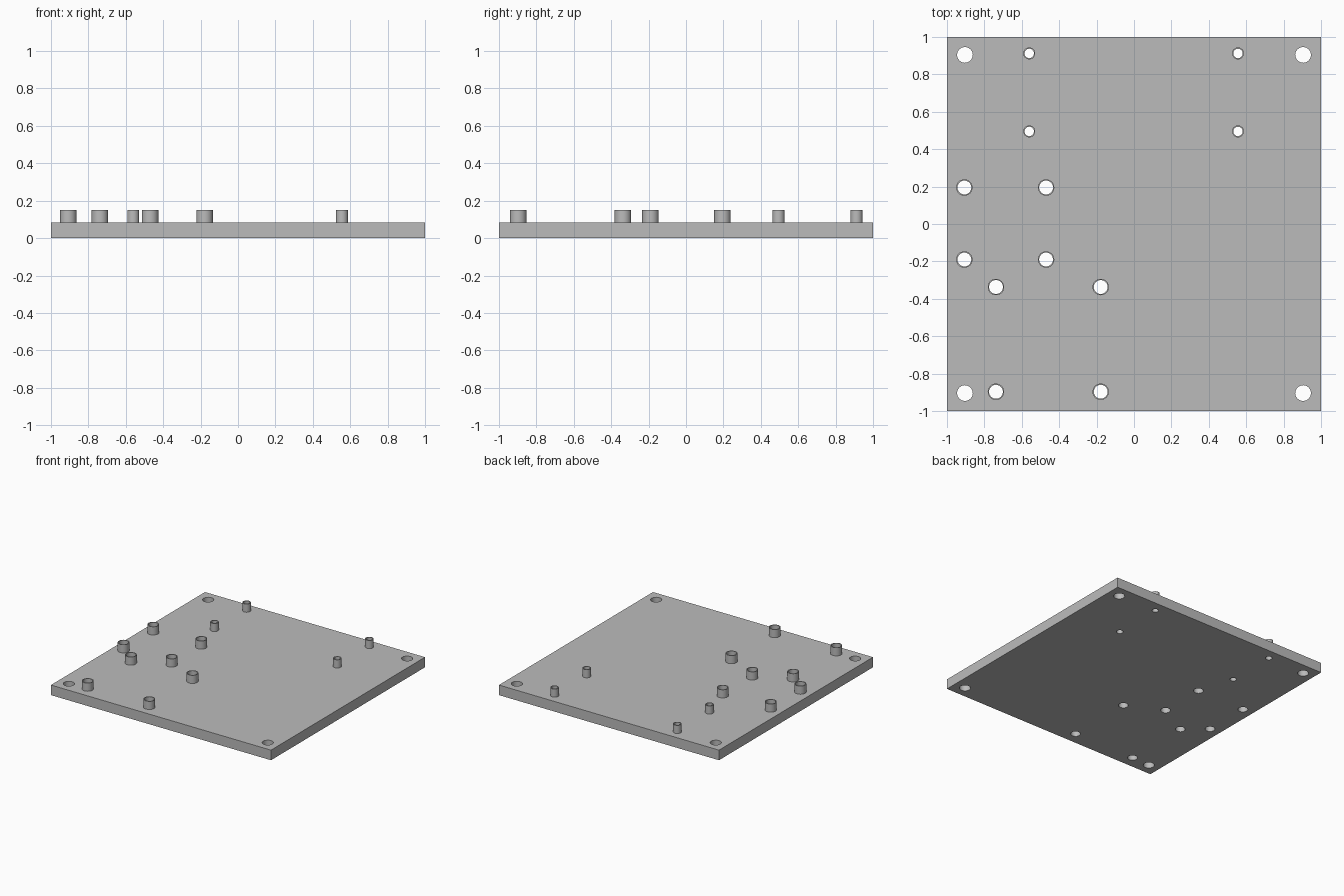
import bpy, bmesh
from mathutils import Matrix, Vector

cube = bpy.data.objects.get("Cube")
if cube:
    bpy.data.objects.remove(cube)

PLATE_TOP, POST_TOP = 0.083, 0.15
SEGMENTS = 32

grey = bpy.data.materials.new("plain grey")
grey.use_nodes = True
color = (0.5, 0.5, 0.5, 1)
grey.diffuse_color = color
grey.node_tree.nodes["Principled BSDF"].inputs["Base Color"].default_value = color


def finish(bm, name):
    bmesh.ops.recalc_face_normals(bm, faces=bm.faces)
    mesh = bpy.data.meshes.new(name)
    bm.to_mesh(mesh)
    bm.free()
    mesh.materials.append(grey)
    obj = bpy.data.objects.new(name, mesh)
    bpy.context.collection.objects.link(obj)
    return obj


def select_only(obj):
    bpy.ops.object.select_all(action='DESELECT')
    obj.select_set(True)
    bpy.context.view_layer.objects.active = obj


def grid(xs, ys):
    return [(x, y) for x in xs for y in ys]


def tube(name, x, y, outer, inner):
    # Lathe a rectangular wall section around the post axis
    bm = bmesh.new()
    section = [(inner, PLATE_TOP), (outer, PLATE_TOP), (outer, POST_TOP), (inner, POST_TOP)]
    verts = [bm.verts.new((r, 0, z)) for r, z in section]
    edges = [bm.edges.new((verts[i], verts[(i + 1) % 4])) for i in range(4)]
    bmesh.ops.spin(bm, geom=verts + edges, cent=(0, 0, 0), axis=(0, 0, 1),
                   angle=6.2831853, steps=SEGMENTS, use_merge=True)
    bmesh.ops.remove_doubles(bm, verts=bm.verts, dist=0.0001)
    obj = finish(bm, name)
    obj.location = (x, y, 0)
    select_only(obj)
    bpy.ops.object.shade_smooth_by_angle()


# Standoff groups: name, centres, outer radius, bore radius
groups = [
    ("small_standoff", grid((-0.56, 0.556), (0.495, 0.912)), 0.032, 0.025),
    ("side_standoff", grid((-0.907, -0.47), (-0.19, 0.195)), 0.044, 0.037),
    ("front_standoff", grid((-0.738, -0.178), (-0.897, -0.337)), 0.044, 0.037),
]
holes = [(x, y, 0.042) for x, y in grid((-0.904, 0.904), (-0.904, 0.904))]
for name, centres, outer, inner in groups:
    for i, (x, y) in enumerate(centres):
        tube(f"{name}_{i + 1}", x, y, outer, inner)
        holes.append((x, y, inner))

# Base plate
bm = bmesh.new()
bmesh.ops.create_cube(bm, size=1, matrix=Matrix.Translation((0, 0, PLATE_TOP / 2))
                      @ Matrix.Diagonal((2, 2, PLATE_TOP, 1)))
plate = finish(bm, "base_plate")

# Drill the corner holes and the standoff bores right through the plate
bm = bmesh.new()
for x, y, r in holes:
    bmesh.ops.create_cone(bm, cap_ends=True, segments=SEGMENTS, radius1=r, radius2=r,
                          depth=0.4, matrix=Matrix.Translation(Vector((x, y, 0))))
drill = finish(bm, "drill_cutter")
drill.hide_render = True
cut = plate.modifiers.new("drilled_holes", 'BOOLEAN')
cut.operation = 'DIFFERENCE'
cut.solver = 'EXACT'
cut.object = drill
select_only(plate)
bpy.ops.object.modifier_apply(modifier=cut.name)
bpy.data.objects.remove(drill)
select_only(plate)
bpy.ops.object.shade_smooth_by_angle()
